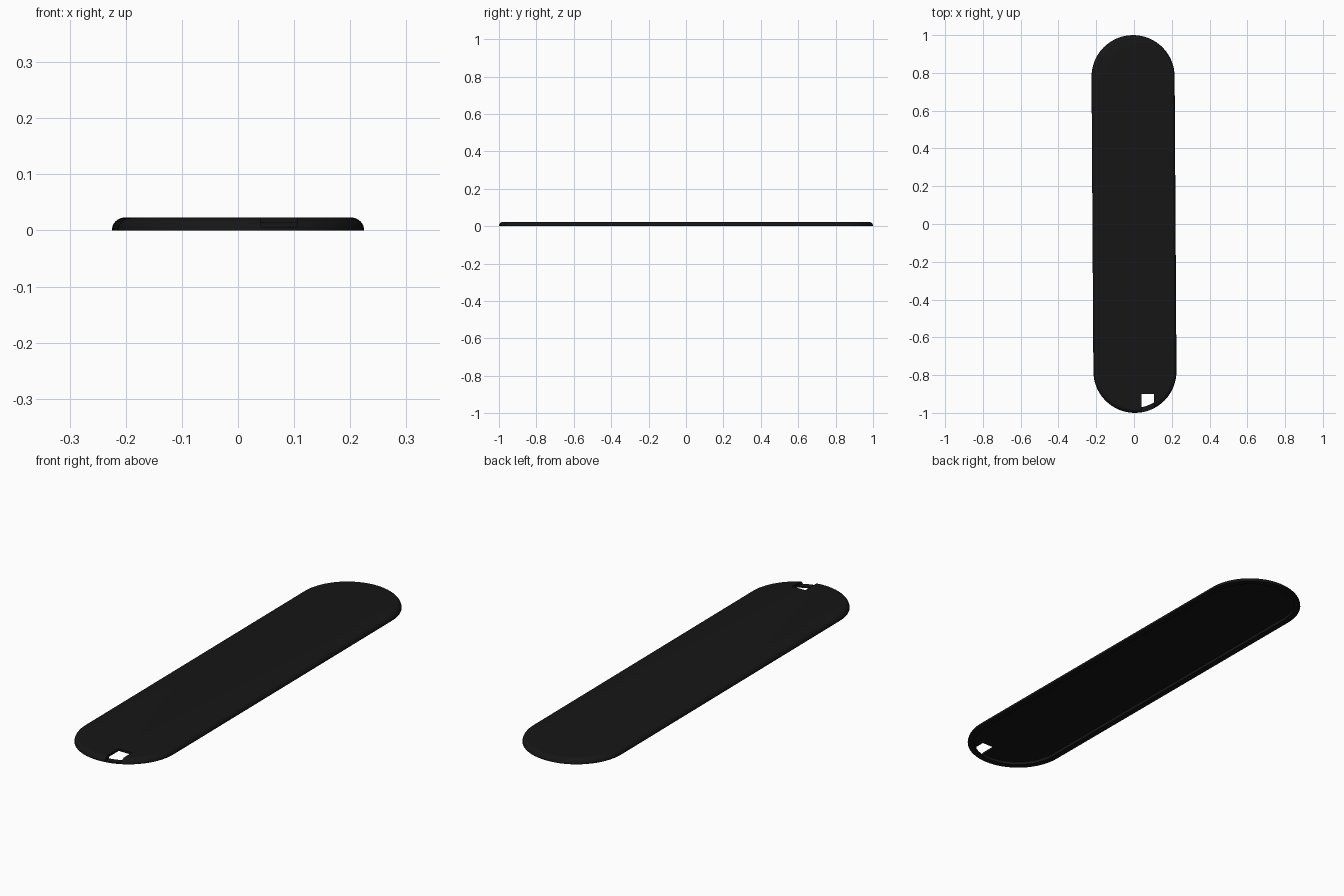
import bpy, bmesh, math
from mathutils import Matrix

if "Cube" in bpy.data.objects:
    bpy.data.objects.remove(bpy.data.objects["Cube"])

HALF_LEN, RADIUS, HEIGHT = 1.0, 0.22, 0.023
LIP, CEILING = 0.027, 0.013
STEPS = 32


def stadium(bm, inset, z):
    """One rounded-end outline, shrunk by inset, at height z."""
    r, c = RADIUS - inset, HALF_LEN - RADIUS
    ring = []
    for end in (1, -1):
        for i in range(STEPS + 1):
            a = math.pi * i / STEPS + (0 if end == 1 else math.pi)
            ring.append(bm.verts.new((r * math.cos(a), end * c + r * math.sin(a), z)))
    return ring


# Shell section: underside recess, bottom lip, quarter-round edge
section = [(LIP, CEILING), (LIP, 0)]
for i in range(9):
    a = math.pi / 2 * i / 8
    section.append((HEIGHT * (1 - math.cos(a)), HEIGHT * math.sin(a)))

bm = bmesh.new()
rings = [stadium(bm, inset, z) for inset, z in section]
for lo, hi in zip(rings, rings[1:]):
    n = len(lo)
    for i in range(n):
        j = (i + 1) % n
        bm.faces.new((lo[i], lo[j], hi[j], hi[i]))
bm.faces.new(rings[-1])
bm.faces.new(rings[0][::-1])
bmesh.ops.recalc_face_normals(bm, faces=bm.faces)
# The strip sits very slightly turned about the vertical axis
bm.transform(Matrix.Rotation(math.radians(0.36), 4, 'Z'))
mesh = bpy.data.meshes.new("cover_strip")
bm.to_mesh(mesh)
bm.free()
cover = bpy.data.objects.new("cover_strip", mesh)
bpy.context.collection.objects.link(cover)

# Slot near the front end, cutting the top and most of the rim
bpy.ops.mesh.primitive_cube_add(size=1, location=(0.0725, -0.98, 0.056))
cutter = bpy.context.object
cutter.name = "slot_cutter"
cutter.scale = (0.065, 0.16, 0.1)
cutter.hide_render = True
cut = cover.modifiers.new("slot", 'BOOLEAN')
cut.operation = 'DIFFERENCE'
cut.solver = 'EXACT'
cut.object = cutter

bpy.ops.object.select_all(action='DESELECT')
cover.select_set(True)
bpy.context.view_layer.objects.active = cover
bpy.ops.object.modifier_apply(modifier=cut.name)
bpy.data.objects.remove(cutter)
bpy.ops.object.shade_smooth_by_angle(angle=math.radians(30))

# Black finish
black = bpy.data.materials.new("black")
black.diffuse_color = (0.008, 0.008, 0.008, 1)
black.use_nodes = True
black.node_tree.nodes["Principled BSDF"].inputs["Base Color"].default_value = black.diffuse_color
cover.data.materials.clear()
cover.data.materials.append(black)
